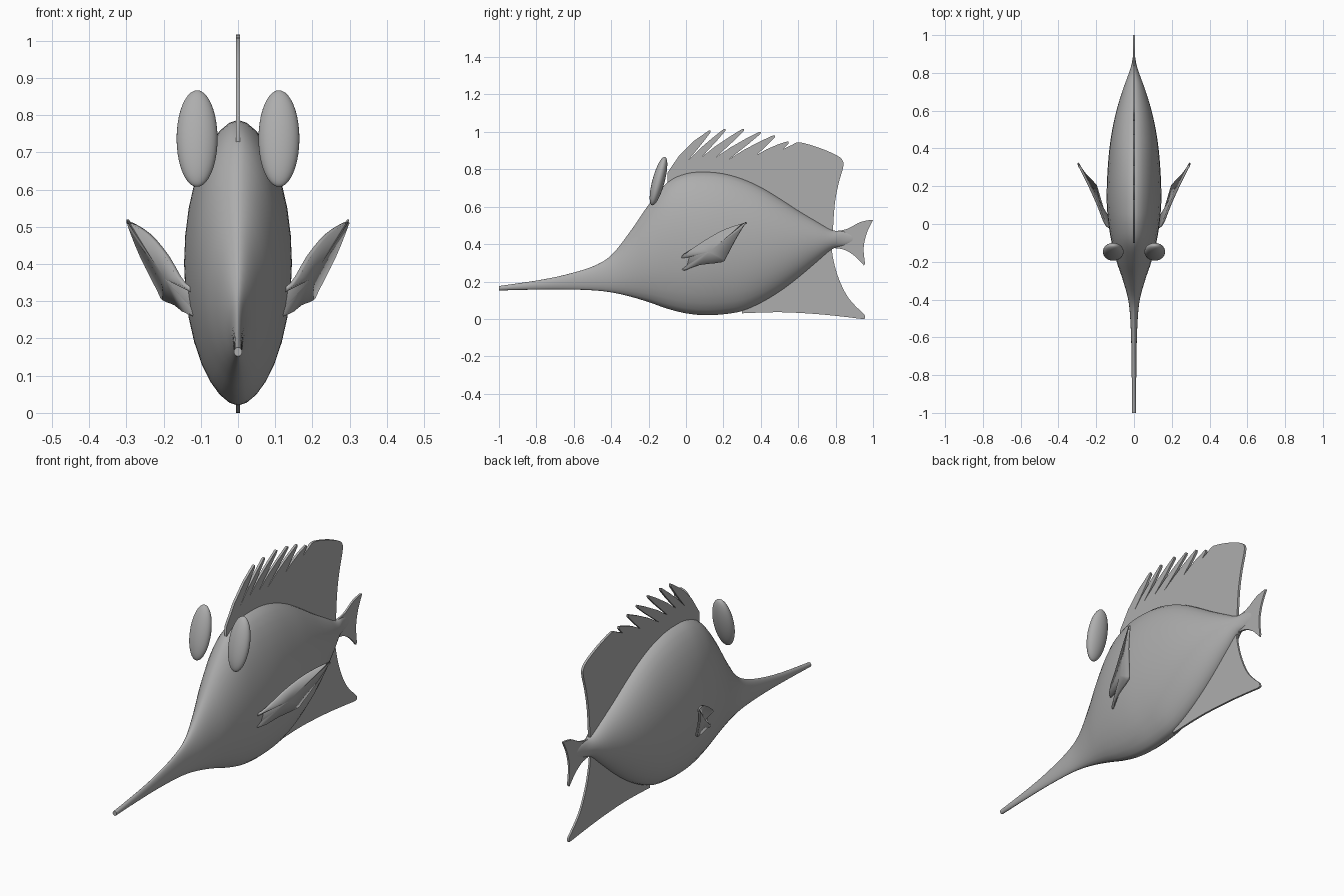
import bpy
import bmesh
from math import sin, cos, pi, radians
from mathutils import Vector

cube = bpy.data.objects.get("Cube")
if cube:
    bpy.data.objects.remove(cube, do_unlink=True)

GREY = (0.42, 0.42, 0.42, 1)
grey = bpy.data.materials.new("plain grey")
grey.use_nodes = True
grey.diffuse_color = GREY
grey.node_tree.nodes["Principled BSDF"].inputs["Base Color"].default_value = GREY


def finish(bm, name, angle=40):
    """Turn a bmesh into a smooth-shaded grey object."""
    bmesh.ops.recalc_face_normals(bm, faces=bm.faces[:])
    mesh = bpy.data.meshes.new(name)
    bm.to_mesh(mesh)
    bm.free()
    mesh.materials.append(grey)
    obj = bpy.data.objects.new(name, mesh)
    bpy.context.collection.objects.link(obj)
    bpy.ops.object.select_all(action="DESELECT")
    obj.select_set(True)
    bpy.context.view_layer.objects.active = obj
    bpy.ops.object.shade_smooth_by_angle(angle=radians(angle))
    return obj


def smooth_path(points, steps=4):
    """Catmull-Rom curve through points of any dimension."""
    pts = [Vector(p) for p in points]
    pts = [pts[0]] + pts + [pts[-1]]
    out = []
    for a, b, c, d in zip(pts, pts[1:], pts[2:], pts[3:]):
        for i in range(steps):
            t = i / steps
            out.append(0.5 * (2 * b + (c - a) * t + (2 * a - 5 * b + 4 * c - d) * t * t
                              + (3 * b - a - 3 * c + d) * t ** 3))
    return out + [pts[-1]]


def plate(name, outline, half):
    """Thin upright fin from a (y, z) outline."""
    bm = bmesh.new()
    face = bm.faces.new([bm.verts.new((-half, p[0], p[1])) for p in outline])
    grown = bmesh.ops.extrude_face_region(bm, geom=[face])
    moved = [v for v in grown["geom"] if isinstance(v, bmesh.types.BMVert)]
    bmesh.ops.translate(bm, verts=moved, vec=(2 * half, 0, 0))
    bmesh.ops.triangulate(bm, faces=[f for f in bm.faces if len(f.verts) > 4])
    return finish(bm, name)


# Body and snout: y, bottom, top, half width
stations = [
    (-1, .152, .176, .011), (-.8, .157, .205, .012), (-.65, .158, .235, .014),
    (-.5, .153, .28, .02), (-.4, .142, .34, .031), (-.3, .12, .465, .058),
    (-.2, .09, .61, .092), (-.1, .055, .73, .118), (0, .03, .778, .135),
    (.1, .02, .787, .144), (.2, .025, .778, .144), (.3, .042, .75, .139),
    (.4, .085, .705, .13), (.5, .145, .645, .115), (.6, .22, .58, .093),
    (.7, .305, .52, .063), (.78, .372, .475, .034), (.84, .39, .47, .014),
    (.9, .41, .45, .004)]
SIDES = 32
bm = bmesh.new()
rings = []
for y, low, high, wide in smooth_path(stations):
    ring = []
    for i in range(SIDES):
        a = 2 * pi * i / SIDES
        x = wide * abs(cos(a)) ** 1.12 * (1 if cos(a) > 0 else -1)
        ring.append(bm.verts.new((x, y, (low + high) / 2 + sin(a) * (high - low) / 2)))
    rings.append(ring)
for r, s in zip(rings, rings[1:]):
    for i in range(SIDES):
        j = (i + 1) % SIDES
        bm.faces.new((r[i], r[j], s[j], s[i]))
bm.faces.new(rings[0])
bm.faces.new(rings[-1])
finish(bm, "body", 60)

# Dorsal fin: leaf-shaped spines, then the soft rear lobe
tips = [(.13, 1.008), (.21, 1.016), (.31, 1.016), (.4, 1), (.475, .982), (.548, .95)]
notches = [(-.1, .78), (.01, .845), (.085, .866), (.16, .864), (.232, .855),
           (.38, .878), (.52, .908)]
outline = [Vector((-.1, .7))]
for k, tip in enumerate(tips):
    tip, front, back = Vector(tip), Vector(notches[k]), Vector(notches[k + 1])
    axis = (tip - back).normalized()
    side = Vector((-axis.y, axis.x))
    bow = .022 if k == 0 else .008
    outline += [front, front.lerp(tip, .35) + side * bow, front.lerp(tip, .7) + side * bow,
                tip + side * .006 - axis * .006, tip, tip - side * .007 - axis * .008,
                tip.lerp(back, .4) - side * .006]
outline.append(Vector(notches[-1]))
outline += smooth_path([(.57, .932), (.61, .944), (.72, .912), (.81, .872), (.838, .845),
                        (.84, .81), (.815, .72), (.795, .61), (.785, .46)])
outline += [Vector((.7, .42)), Vector((.4, .6)), Vector((.1, .7))]
plate("dorsal_fin", outline, .006)

# Anal fin
outline = smooth_path([(.78, .4), (.785, .33), (.815, .22), (.87, .11), (.955, .022)])
outline += smooth_path([(.957, .008), (.945, 0), (.85, .011), (.7, .026), (.5, .036),
                        (.3, .03)])
outline += [Vector((.3, .12)), Vector((.5, .25)), Vector((.7, .39))]
plate("anal_fin", outline, .005)

# Tail fin
outline = smooth_path([(.76, .47), (.82, .472), (.87, .485), (.93, .517), (.99, .53)])
outline += smooth_path([(1, .528), (.967, .46), (.95, .38), (.957, .295)])
outline += smooth_path([(.952, .285), (.9, .338), (.84, .372), (.76, .38)])
plate("tail_fin", outline, .005)

# Pectoral fins, one on each side
pectoral = [(.1, -.03, .26), (.135, 0, .265), (.165, .08, .29), (.198, .19, .304),
            (.212, .215, .33), (.26, .265, .425), (.292, .312, .505), (.292, .314, .513),
            (.24, .21, .48), (.19, .1, .42), (.145, -.01, .345), (.1, -.03, .32)]
for label, sign in (("left", 1), ("right", -1)):
    bm = bmesh.new()
    rim = [bm.verts.new((sign * p.x, p.y, p.z)) for p in smooth_path(pectoral, 3)]
    middle = bm.verts.new((sign * .19, .125, .36))
    for a, b in zip(rim, rim[1:] + rim[:1]):
        bm.faces.new((a, b, middle))
    fin = finish(bm, label + "_pectoral_fin")
    solid = fin.modifiers.new("thickness", "SOLIDIFY")
    solid.thickness = .012
    solid.offset = 0

# Eyes: tall flattened ellipsoids leaning back
for label, sign in (("left", 1), ("right", -1)):
    bm = bmesh.new()
    bmesh.ops.create_uvsphere(bm, u_segments=32, v_segments=20, radius=1)
    eye = finish(bm, label + "_eye", 60)
    eye.scale = (.055, .033, .134)
    eye.rotation_euler = (radians(-15), 0, 0)
    eye.location = (sign * .11, -.147, .737)
